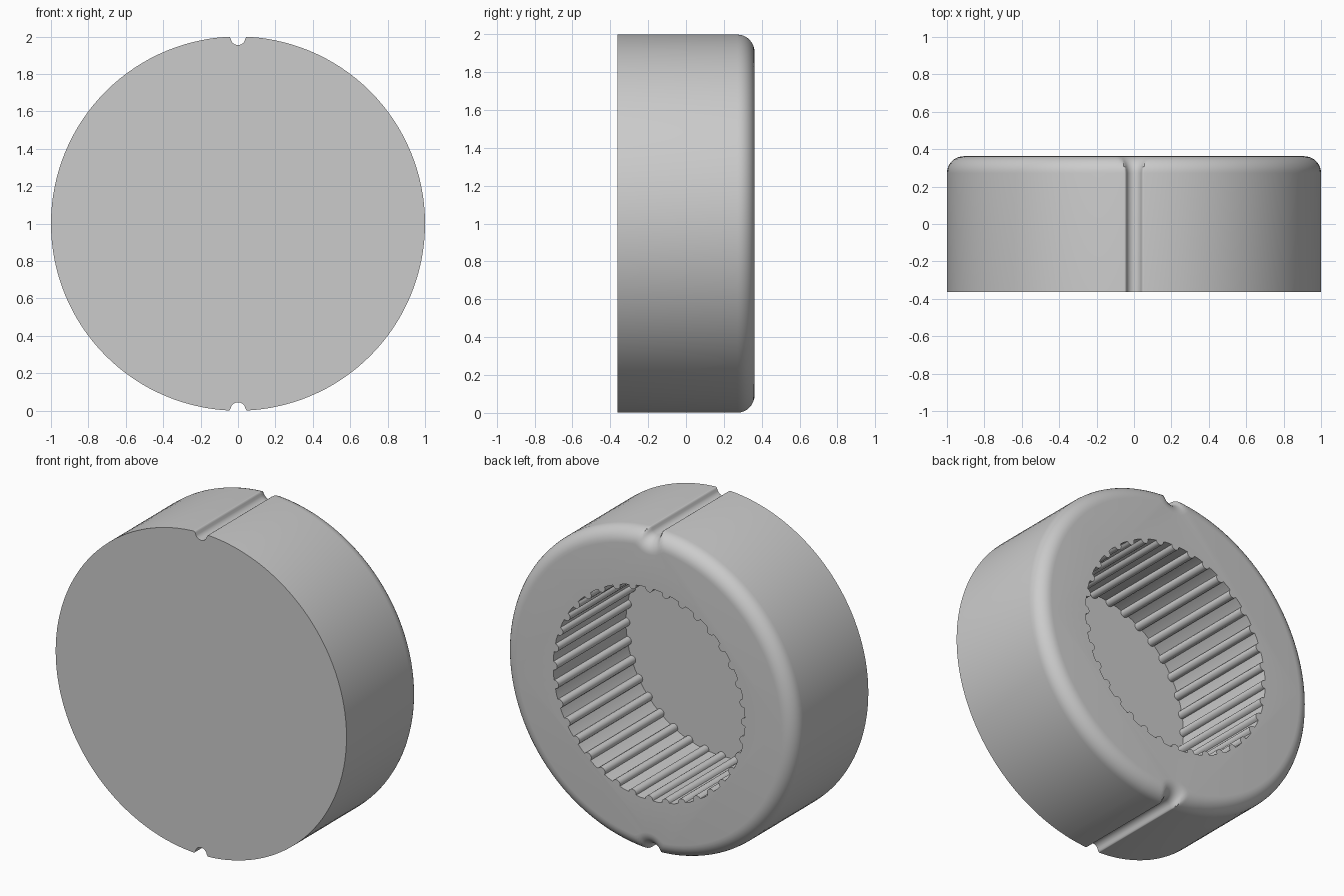
import bpy, bmesh, math

if "Cube" in bpy.data.objects:
    bpy.data.objects.remove(bpy.data.objects["Cube"])

HALF = 0.3625      # half of the ring's depth
ROUND = 0.09       # radius of the rounded back edge
BORE = 0.66        # bore wall radius
RIBS = 36          # ribs inside the bore
RIB_R = 0.026      # rib radius
CAP = 0.01         # thickness of the closed front wall


def loft(name, rings):
    """Closed solid skinned through (y, [(x, z), ...]) rings."""
    bm = bmesh.new()
    loops = [[bm.verts.new((x, y, z + 1)) for x, z in pts] for y, pts in rings]
    n = len(loops[0])
    for a, b in zip(loops, loops[1:]):
        for i in range(n):
            j = (i + 1) % n
            bm.faces.new((a[i], a[j], b[j], b[i]))
    bm.faces.new(loops[0])
    bm.faces.new(loops[-1])
    bmesh.ops.recalc_face_normals(bm, faces=bm.faces)
    mesh = bpy.data.meshes.new(name)
    bm.to_mesh(mesh)
    bm.free()
    ob = bpy.data.objects.new(name, mesh)
    bpy.context.collection.objects.link(ob)
    return ob


# Angles of one quadrant away from a groove, dense near it
quad = [i * 0.004 for i in range(16)] + [0.064 + i * 0.012 for i in range(12)]
quad += [0.2 + (math.pi / 2 - 0.2) * i / 28 for i in range(1, 29)]
half = [-a for a in quad[:0:-1]] + quad[:-1]
angles = half + [a + math.pi for a in half]


def outline(inset):
    """Disc with a round groove at top and bottom, offset inward."""
    pts = []
    c, rho, k = 0.995, 0.04 + inset, 0.014
    for t in angles:
        phi = abs((t + math.pi / 2) % math.pi - math.pi / 2)
        outer = 1 - inset
        lim = math.asin(rho / c)
        if phi < lim:
            groove = c * math.cos(phi) - math.sqrt(rho**2 - (c * math.sin(phi))**2)
        else:
            groove = c * math.cos(lim) + 2 * (phi - lim)
        h = max(k - abs(outer - groove), 0) / k
        r = min(outer, groove) - h * h * k / 4
        pts.append((r * math.sin(t), r * math.cos(t)))
    return pts


# Ring body, flat in front and rounded at the back
rings = [(-HALF, outline(0))]
for i in range(9):
    a = math.pi / 2 * i / 8
    rings.append((HALF - ROUND + ROUND * math.sin(a), outline(ROUND * (1 - math.cos(a)))))
body = loft("ribbed_ring", rings)

# Bore with half-round ribs standing on its wall
bore = []
for i in range(RIBS):
    t = 2 * math.pi * i / RIBS
    for j in range(9):
        a = math.pi * j / 8
        u, r = -RIB_R * math.cos(a), BORE - 0.002 - RIB_R * math.sin(a)
        bore.append((r * math.sin(t) + u * math.cos(t), r * math.cos(t) - u * math.sin(t)))
    m = t + math.pi / RIBS
    bore.append((BORE * math.sin(m), BORE * math.cos(m)))
cutter = loft("bore_cutter", [(-HALF + CAP, bore), (HALF + 0.1, bore)])
cutter.hide_render = True

cut = body.modifiers.new("bore", 'BOOLEAN')
cut.operation = 'DIFFERENCE'
cut.solver = 'EXACT'
cut.object = cutter
bpy.context.view_layer.objects.active = body
body.select_set(True)
cutter.select_set(False)
bpy.ops.object.modifier_apply(modifier="bore")
bpy.data.objects.remove(cutter)
bpy.ops.object.shade_smooth_by_angle(angle=math.radians(35))

grey = bpy.data.materials.new("plain grey")
grey.diffuse_color = (0.6, 0.6, 0.6, 1)
grey.use_nodes = True
grey.node_tree.nodes["Principled BSDF"].inputs["Base Color"].default_value = grey.diffuse_color
body.data.materials.clear()
body.data.materials.append(grey)
